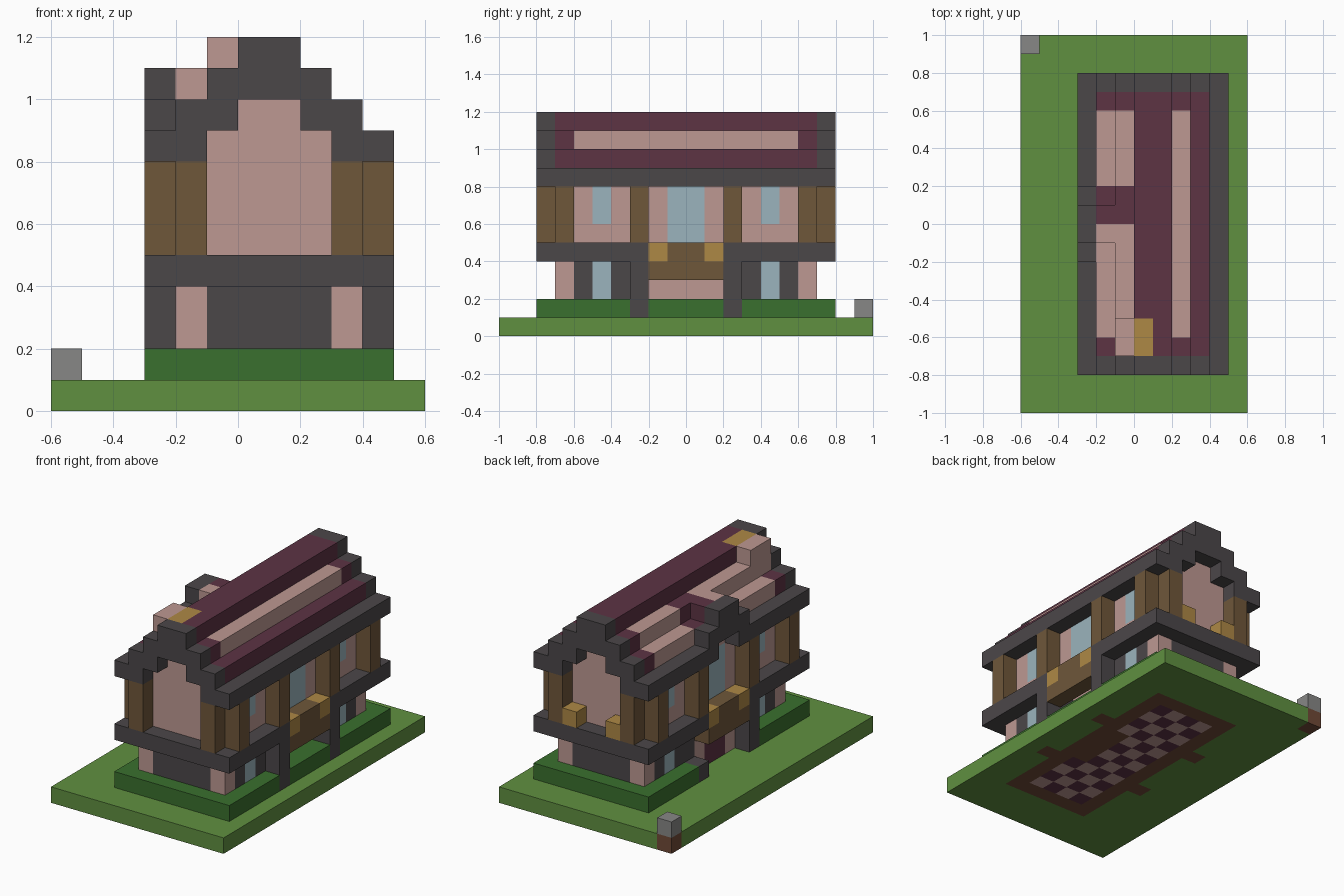
import bpy
from mathutils import Vector

if "Cube" in bpy.data.objects:
    bpy.data.objects.remove(bpy.data.objects["Cube"], do_unlink=True)

UNIT = 0.1  # one block
COLOURS = {
    "grass": "609040", "hedge green": "3a702e", "dark timber": "4b4749",
    "pink plaster": "bd9892", "wood": "6f573a", "straw yellow": "ae8845",
    "glass": "9bb4bd", "maroon tile": "5d3344", "stone": "878786", "dirt": "6f4a37",
}


def make_material(name, code):
    rgb = []
    for c in bytes.fromhex(code):
        c /= 255
        rgb.append(c / 12.92 if c <= 0.04045 else ((c + 0.055) / 1.055) ** 2.4)
    mat = bpy.data.materials.new(name)
    mat.use_nodes = True
    mat.diffuse_color = (*rgb, 1)
    bsdf = mat.node_tree.nodes["Principled BSDF"]
    bsdf.inputs["Base Color"].default_value = (*rgb, 1)
    bsdf.inputs["Roughness"].default_value = 0.9
    return mat


materials = {name: make_material(name, code) for name, code in COLOURS.items()}
cells = {}


def block(part, colour, xs, ys, zs, mirror=False):
    """Fill a range of blocks, replacing what was there; part None carves."""
    spans = [ys, (-ys[1], -ys[0])] if mirror else [ys]
    for y0, y1 in spans:
        for x in range(*xs):
            for y in range(y0, y1):
                for z in range(*zs):
                    if part:
                        cells[x, y, z] = (part, colour)
                    else:
                        cells.pop((x, y, z), None)


def carve(xs, ys, zs):
    block(None, None, xs, ys, zs)


OUTER = ((4, 5), (-3, -2))   # balcony and post columns on both long sides
WALLS = ((3, 4), (-2, -1))   # wall columns on both long sides

# Ground, foundation and marker stone
block("lawn", "grass", (-6, 6), (-10, 10), (0, 1))
block("foundation", "dirt", (-2, 4), (-7, 7), (0, 1))
for xs in OUTER:
    block("foundation", "dirt", xs, (2, 3), (0, 1), True)
block("corner_soil", "dirt", (-6, -5), (9, 10), (0, 1))
block("corner_stone", "stone", (-6, -5), (9, 10), (1, 2))

# Checkered floor
for x in range(-1, 3):
    for y in range(-6, 6):
        if x == 2 and -2 <= y < 2:
            continue
        even = (x + y) % 2 == 0
        block("floor_light" if even else "floor_dark",
              "pink plaster" if even else "maroon tile",
              (x, x + 1), (y, y + 1), (0, 1))

# Hedge and lower storey
block("hedge", "hedge green", (-3, 5), (-8, 8), (1, 2))
block("lower_walls", "dark timber", (-2, 4), (-7, 7), (2, 4))
for xs in WALLS:
    block("lower_corners", "pink plaster", xs, (6, 7), (2, 4), True)
    block("lower_windows", "glass", xs, (4, 5), (2, 4), True)

# Recessed porch on one side, entrance on the other
carve((3, 5), (-2, 2), (2, 4))
block("porch_wall", "pink plaster", (2, 3), (-2, 2), (2, 4))
carve((-3, -2), (-2, 2), (1, 2))
block("entrance_wall", "pink plaster", (-2, -1), (-2, 2), (1, 4))
block("door", "maroon tile", (-2, -1), (-1, 1), (1, 3))

# Floor band, balconies and their posts
block("floor_band", "dark timber", (-3, 5), (-8, 8), (4, 5))
for xs in OUTER:
    block("balcony_posts", "dark timber", xs, (2, 3), (1, 4), True)
    block("balcony", "wood", xs, (-2, 2), (3, 5))
    block("balcony_lanterns", "straw yellow", xs, (1, 2), (4, 5), True)
carve((-3, -2), (2, 3), (2, 4))

# Upper storey
block("upper_walls", "pink plaster", (-2, 4), (-7, 7), (5, 8))
for outer, wall in zip(OUTER, WALLS):
    block("upper_middle_windows", "glass", wall, (-1, 1), (5, 8))
    block("upper_side_windows", "glass", wall, (4, 5), (6, 8), True)
    block("corner_columns", "wood", outer, (6, 7), (5, 8), True)
    block("corner_columns", "wood", wall, (7, 8), (5, 8), True)
    block("middle_columns", "wood", outer, (2, 3), (5, 8), True)
for xs in ((-1, 0), (2, 3)):
    block("back_crates", "straw yellow", xs, (7, 8), (5, 6))

# Stepped gable walls and roof
for step in range(4):
    zs = (8 + step, 9 + step)
    if step < 2:
        block("gable_walls", "pink plaster", (-1 + step, 3 - step), (-7, 7), zs)
    for xs in ((-3 + step, -1 + step), (3 - step, 5 - step)):
        block("gable_trim", "dark timber", xs, (7, 8), zs, True)
        if step == 0:
            block("eaves", "dark timber", xs, (-7, 7), zs)
        else:
            block("roof", "maroon tile", xs, (-7, 7), zs)

# Pale roof bands
block("roof_band", "pink plaster", (2, 3), (-6, 6), (10, 11))
for ys in ((2, 6), (-6, 0)):
    block("roof_band", "pink plaster", (-2, -1), ys, (9, 10))
    block("roof_band", "pink plaster", (-1, 0), ys, (10, 11))

# Dormer
carve((-3, -2), (-1, 1), (8, 9))
block("dormer_wall", "pink plaster", (-2, -1), (-1, 1), (8, 9))
block("dormer_trim", "dark timber", (-3, -2), (-2, 2), (9, 10))
block("dormer_trim", "dark timber", (-3, -2), (-1, 1), (10, 11))
block("dormer_roof_dark", "maroon tile", (-2, -1), (0, 1), (10, 11))
block("dormer_roof_light", "pink plaster", (-2, -1), (-1, 0), (10, 11))

# Chimney and ridge patch
block("chimney", "pink plaster", (-1, 0), (-7, -5), (10, 12))
block("ridge_patch", "straw yellow", (0, 1), (-7, -5), (11, 12))


def exposed_faces(cell):
    """Yield the corner loops of the open sides of one block."""
    for axis in range(3):
        for side in (0, 1):
            step = [0, 0, 0]
            step[axis] = 2 * side - 1
            if tuple(c + s for c, s in zip(cell, step)) in cells:
                continue
            loop = []
            for u, v in ((0, 0), (1, 0), (1, 1), (0, 1)):
                corner = list(cell)
                corner[axis] += side
                corner[(axis + 1) % 3] += u
                corner[(axis + 2) % 3] += v
                loop.append(tuple(corner))
            yield loop if side else loop[::-1]


# One mesh object per part
parts = {}
for cell, key in cells.items():
    parts.setdefault(key, []).append(cell)
for (name, colour), members in parts.items():
    index, faces = {}, []
    for cell in members:
        for loop in exposed_faces(cell):
            faces.append([index.setdefault(p, len(index)) for p in loop])
    if not faces:
        continue
    mesh = bpy.data.meshes.new(name)
    mesh.from_pydata([Vector(p) * UNIT for p in index], [], faces)
    mesh.materials.append(materials[colour])
    bpy.context.collection.objects.link(bpy.data.objects.new(name, mesh))
